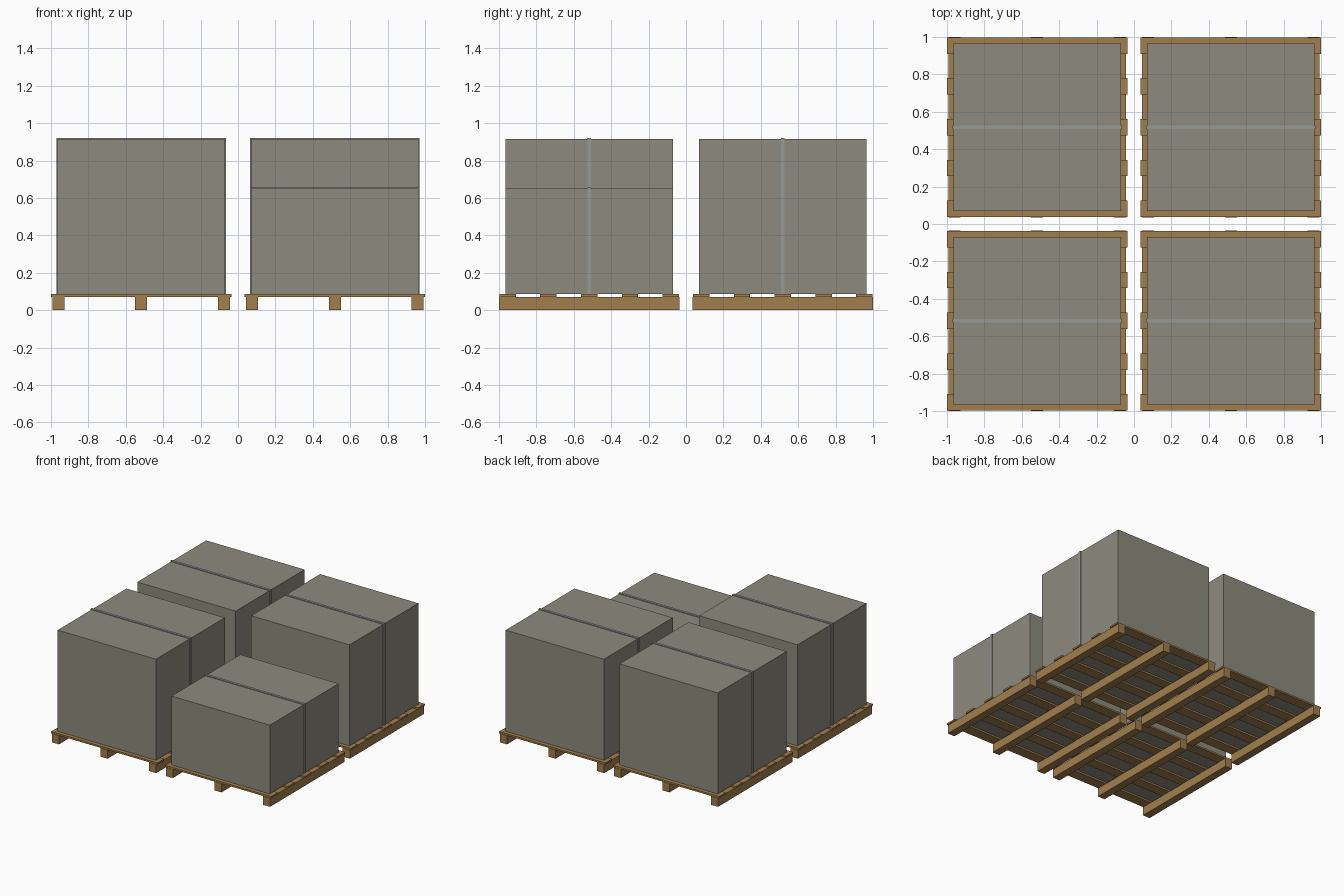
import bpy, bmesh

if "Cube" in bpy.data.objects:
    bpy.data.objects.remove(bpy.data.objects["Cube"])

C = 0.5175                 # pallet centre offset from the origin
DECK_Z = 0.085             # top of the deck boards


def material(name, rgb):
    m = bpy.data.materials.new(name)
    m.diffuse_color = (*rgb, 1)
    m.use_nodes = True
    m.node_tree.nodes["Principled BSDF"].inputs["Base Color"].default_value = m.diffuse_color
    return m


WOOD = material("wood", (0.36, 0.21, 0.075))
WRAP = material("carton_grey", (0.27, 0.26, 0.21))
BAND = material("strap_grey", (0.31, 0.32, 0.31))


def finish(name, bm, mat):
    bmesh.ops.recalc_face_normals(bm, faces=bm.faces)
    me = bpy.data.meshes.new(name)
    bm.to_mesh(me)
    bm.free()
    me.materials.append(mat)
    ob = bpy.data.objects.new(name, me)
    bpy.context.collection.objects.link(ob)
    return ob


def block(name, centre, size, mat):
    bm = bmesh.new()
    bmesh.ops.create_cube(bm, size=1)
    bmesh.ops.scale(bm, vec=size, verts=bm.verts)
    bmesh.ops.translate(bm, vec=centre, verts=bm.verts)
    return finish(name, bm, mat)


def strap(name, cx, cy, top, half, width, t):
    # upside-down U profile in xz, extruded along y
    o = half + t
    profile = [(-o, DECK_Z), (-o, top + t), (o, top + t), (o, DECK_Z),
               (half, DECK_Z), (half, top), (-half, top), (-half, DECK_Z)]
    bm = bmesh.new()
    face = bm.faces.new([bm.verts.new((cx + x, cy - width / 2, z)) for x, z in profile])
    ext = bmesh.ops.extrude_face_region(bm, geom=[face])
    moved = [v for v in ext["geom"] if isinstance(v, bmesh.types.BMVert)]
    bmesh.ops.translate(bm, vec=(0, width, 0), verts=moved)
    return finish(name, bm, mat=BAND)


def loaded_pallet(tag, cx, cy, top):
    # three stringers running front to back
    for i in (-1, 0, 1):
        block(f"{tag}_stringer_{i + 2}", (cx + i * 0.442, cy, 0.0355),
              (0.064, 0.965, 0.071), WOOD)
    # five deck boards across them
    for i in range(-2, 3):
        block(f"{tag}_deck_board_{i + 3}", (cx, cy + i * 0.218, 0.078),
              (0.965, 0.088, 0.014), WOOD)
    # carton and its strap
    block(f"{tag}_carton", (cx, cy, (DECK_Z + top) / 2),
          (0.894, 0.894, top - DECK_Z), WRAP)
    strap(f"{tag}_strap", cx, cy, top, 0.447, 0.02, 0.006)


for side, cx in (("left", -C), ("right", C)):
    for end, cy in (("front", -C), ("back", C)):
        short = side == "right" and end == "front"
        loaded_pallet(f"{end}_{side}", cx, cy, 0.65 if short else 0.915)
